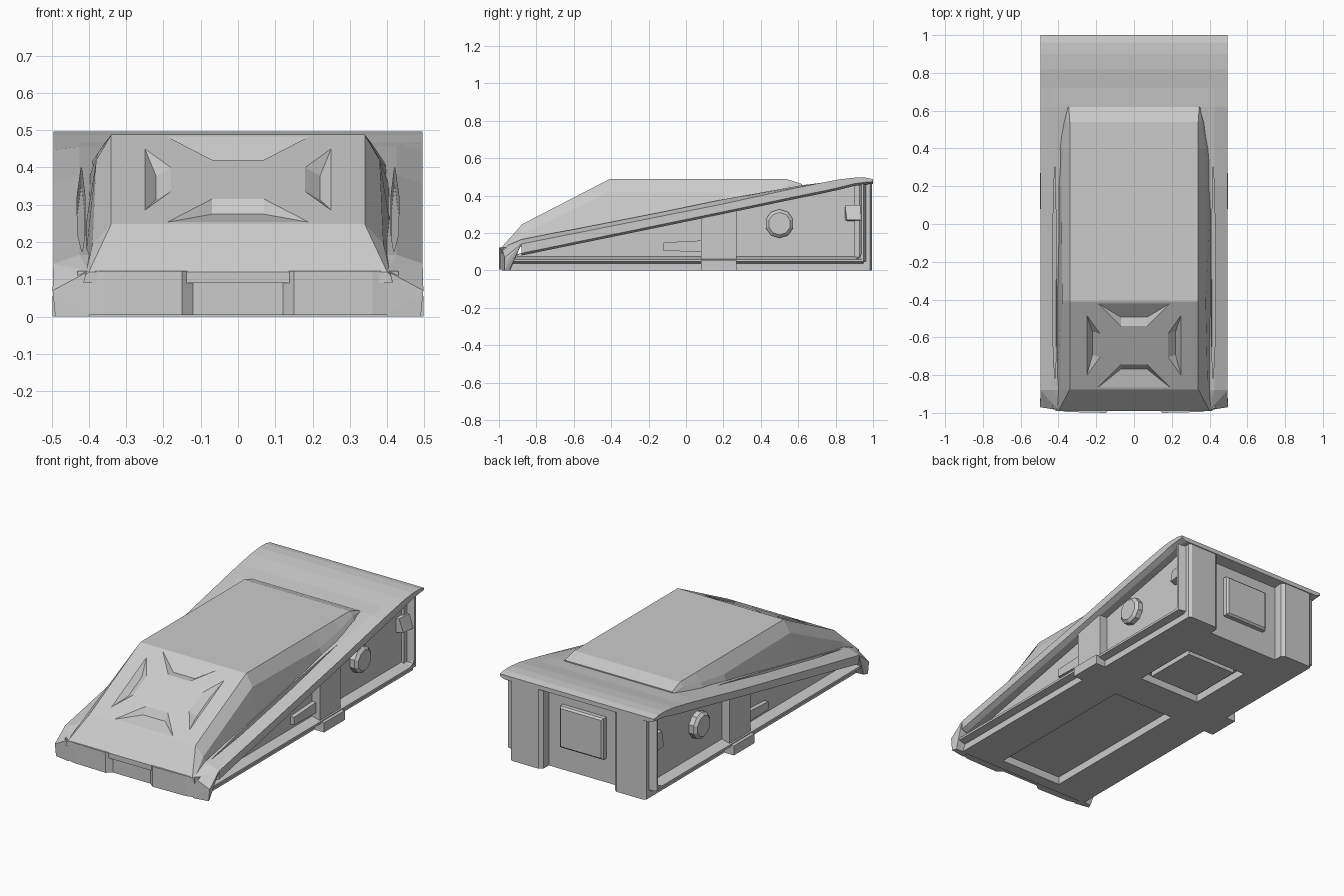
import bpy, bmesh, math
from mathutils import Vector

cube = bpy.data.objects.get("Cube")
if cube:
    bpy.data.objects.remove(cube, do_unlink=True)

grey = bpy.data.materials.new("light grey")
grey.use_nodes = True
grey.diffuse_color = (0.6, 0.6, 0.6, 1)
grey.node_tree.nodes["Principled BSDF"].inputs["Base Color"].default_value = (0.6, 0.6, 0.6, 1)


def finish(name, bm):
    bmesh.ops.recalc_face_normals(bm, faces=bm.faces)
    mesh = bpy.data.meshes.new(name)
    bm.to_mesh(mesh)
    bm.free()
    mesh.materials.append(grey)
    obj = bpy.data.objects.new(name, mesh)
    bpy.context.collection.objects.link(obj)
    return obj


def loft(name, rings):
    """Closed solid through matching rings of points."""
    bm = bmesh.new()
    rows = [[bm.verts.new(p) for p in ring] for ring in rings]
    n = len(rows[0])
    for a, b in zip(rows, rows[1:]):
        for i in range(n):
            j = (i + 1) % n
            bm.faces.new((a[i], a[j], b[j], b[i]))
    bm.faces.new(rows[0])
    bm.faces.new(rows[-1])
    return finish(name, bm)


def mirrored_loft(name, stations):
    """Loft along y from half sections of (x, z) points."""
    return loft(name, [[(x, y, z) for x, z in half] + [(-x, y, z) for x, z in reversed(half)]
                       for y, half in stations])


def side_prism(name, profile, x0, x1):
    return loft(name, [[(x, y, z) for y, z in profile] for x in (x0, x1)])


def plan_prism(name, outline, z0, z1):
    return loft(name, [[(x, y, z) for x, y in outline] for z in (z0, z1)])


def box(name, x, y, z):
    return side_prism(name, [(y[0], z[0]), (y[1], z[0]), (y[1], z[1]), (y[0], z[1])], *x)


def hull(name, points):
    bm = bmesh.new()
    for p in points:
        bm.verts.new(p)
    bmesh.ops.convex_hull(bm, input=bm.verts)
    return finish(name, bm)


def cut(target, cutter):
    mod = target.modifiers.new("cut", 'BOOLEAN')
    mod.operation, mod.solver, mod.object = 'DIFFERENCE', 'EXACT', cutter
    bpy.context.view_layer.objects.active = target
    bpy.ops.object.modifier_apply(modifier=mod.name)
    bpy.data.objects.remove(cutter, do_unlink=True)


# Sloping deck: edges fall away beside the canopy, rear lip is level
deck_line = [  # y, top, underside, edge fall
    (-0.88, 0.154, 0.08, 0.012), (0.2, 0.368, 0.302, 0.012),
    (0.62, 0.452, 0.39, 0.004), (0.72, 0.468, 0.41, 0), (0.82, 0.487, 0.432, 0),
    (0.9, 0.496, 0.452, 0), (0.96, 0.496, 0.46, 0), (1, 0.488, 0.463, 0)]
deck = mirrored_loft("deck", [
    (y, [(0.425, top + fall), (0.495, top - fall), (0.495, under + 0.012), (0.465, under)])
    for y, top, under, fall in deck_line])

# Tapered slots between rim and canopy
for s in (-1, 1):
    cut(deck, hull("slot_cutter", [
        (s * x, y, 0.33 + 0.2 * y + h) for h in (-0.04, 0.1)
        for x, y in ((0.418, -0.85), (0.43, -0.6), (0.432, -0.1), (0.42, 0.32),
                     (0.41, -0.1), (0.41, -0.6))]))

# Inner body behind the recessed side panels
side_prism("body", [(-0.94, 0.045), (-0.94, 0.08), (0.84, 0.445), (0.93, 0.465), (0.93, 0.045)],
           -0.42, 0.42)

# Narrow floor with front opening and rear hatch
floor = box("floor", (-0.435, 0.435), (-0.95, 0.93), (0, 0.05))
cut(floor, box("opening_cutter", (-0.2, 0.2), (-0.88, 0.08), (-0.1, 0.1)))
cut(floor, box("hatch_cutter", (-0.2, 0.2), (0.3, 0.7), (-0.1, 0.1)))
box("floor_hatch", (-0.16, 0.16), (0.34, 0.66), (0.01, 0.05))

# Nose with a central notch and low corners
plan_prism("nose", [(-0.43, -0.9), (-0.43, -0.975), (-0.36, -0.995), (-0.15, -1), (-0.12, -0.975),
                    (0.12, -0.975), (0.15, -1), (0.36, -0.995), (0.43, -0.975), (0.43, -0.9)],
           0.005, 0.122)
for s in (-1, 1):
    hull("nose_corner", [(s * x, y, z) for x, y, z in (
        (0.4, -0.985, 0.122), (0.497, -0.97, 0.07), (0.49, -0.97, 0), (0.4, -0.985, 0),
        (0.495, -0.88, 0.142), (0.425, -0.88, 0.166), (0.4, -0.88, 0.166),
        (0.497, -0.945, 0.07), (0.48, -0.945, 0), (0.4, -0.94, 0))])

# Faceted canopy, lofted from front to back
canopy = mirrored_loft("canopy", [  # y, then top edge, shoulder and base
    (-0.99, [(0.40, 0.12), (0.41, 0.11), (0.415, 0.09)]),
    (-0.875, [(0.34, 0.248), (0.39, 0.195), (0.412, 0.13)]),
    (-0.41, [(0.34, 0.488), (0.38, 0.42), (0.412, 0.22)]),
    (0.2, [(0.34, 0.488), (0.385, 0.415), (0.41, 0.34)]),
    (0.4, [(0.34, 0.488), (0.375, 0.44), (0.405, 0.395)]),
    (0.54, [(0.34, 0.488), (0.358, 0.465), (0.38, 0.42)]),
    (0.62, [(0.345, 0.462), (0.35, 0.455), (0.355, 0.43)])])

# Four ramped pockets leave a raised cross on the canopy front
low, high = Vector((0, -0.875, 0.248)), Vector((0, -0.41, 0.488))
slope = (high - low).normalized()
normal = Vector((0, -slope.z, slope.y))
centre = (low + high) / 2


def pocket(upright, sign):
    """Wedge ramping from flush at its outer edge to deep at its inner edge."""
    outer, inner, spread, deep = (0.25, 0.115, 0.19, 0.155) if upright else (0.25, 0.18, 0.18, 0.22)
    points = []
    for t in (-1, 1):
        for along, across, depth in ((outer, spread, 0), (inner, 0.07, 0), (deep, 0.07, 0.025),
                                     (outer, spread, -0.02), (inner, 0.07, -0.02)):
            u, v = (across * t, along * sign) if upright else (along * sign, across * t)
            points.append(centre + Vector((u, 0, 0)) + slope * v - normal * depth)
    return hull("pocket_cutter", points)


for upright in (False, True):
    for sign in (-1, 1):
        cut(canopy, pocket(upright, sign))

# Rear panel plate
hull("rear_plate", [(s * x, y, 0.26 + t * h) for s in (-1, 1) for t in (-1, 1)
                    for x, y, h in ((0.14, 0.92, 0.12), (0.14, 0.955, 0.12), (0.13, 0.965, 0.11))])

for s in (-1, 1):
    side = "left" if s > 0 else "right"

    # Rear corner post
    plan_prism(side + "_rear_post", [(s * x, y) for x, y in (
        (0.23, 0.9), (0.23, 0.98), (0.25, 0.995), (0.42, 0.995), (0.435, 0.985), (0.435, 0.9))],
        0, 0.468)

    # Thin flange framing the side panel: lower rail, rear strut and corner gusset
    loft(side + "_side_rail", [[(s * x, y, z) for x, z in (
        (0.42, 0.035), (0.478, 0.047), (0.478, 0.06), (0.42, 0.075))] for y in (-0.95, 0.95)])
    plan_prism(side + "_side_strut", [(s * x, y) for x, y in (
        (0.42, 0.925), (0.478, 0.938), (0.478, 0.95), (0.42, 0.965))], 0.047, 0.465)
    side_prism(side + "_frame_corner", [(0.89, 0.055), (0.945, 0.055), (0.945, 0.11), (0.93, 0.07)],
               s * 0.42, s * 0.474)

    # Pillar and foot
    side_prism(side + "_pillar", [(0.08, 0.04), (0.27, 0.04), (0.27, 0.33), (0.08, 0.29)],
               s * 0.4, s * 0.47)
    box(side + "_foot", (s * 0.4, s * 0.497), (0.08, 0.27), (0, 0.055))

    # Ten-sided knob with a bevelled rim
    knob = []
    for x, r in ((0.41, 0.077), (0.45, 0.077), (0.465, 0.06)):
        knob.append([(s * x, 0.5 + r * math.cos((k + 0.5) * math.pi / 5),
                      0.25 + r * math.sin((k + 0.5) * math.pi / 5)) for k in range(10)])
    loft(side + "_knob", knob)

    # Side lamp and fin
    hull(side + "_lamp", [(s * x, y, z) for x, y, z in (
        (0.41, 0.85, 0.265), (0.41, 0.94, 0.265), (0.41, 0.85, 0.35), (0.41, 0.94, 0.35),
        (0.46, 0.86, 0.27), (0.47, 0.94, 0.27), (0.44, 0.85, 0.35), (0.45, 0.94, 0.35))])
    side_prism(side + "_fin", [(-0.12, 0.105), (0.08, 0.1), (0.08, 0.16), (-0.12, 0.15)],
               s * 0.41, s * 0.445)
